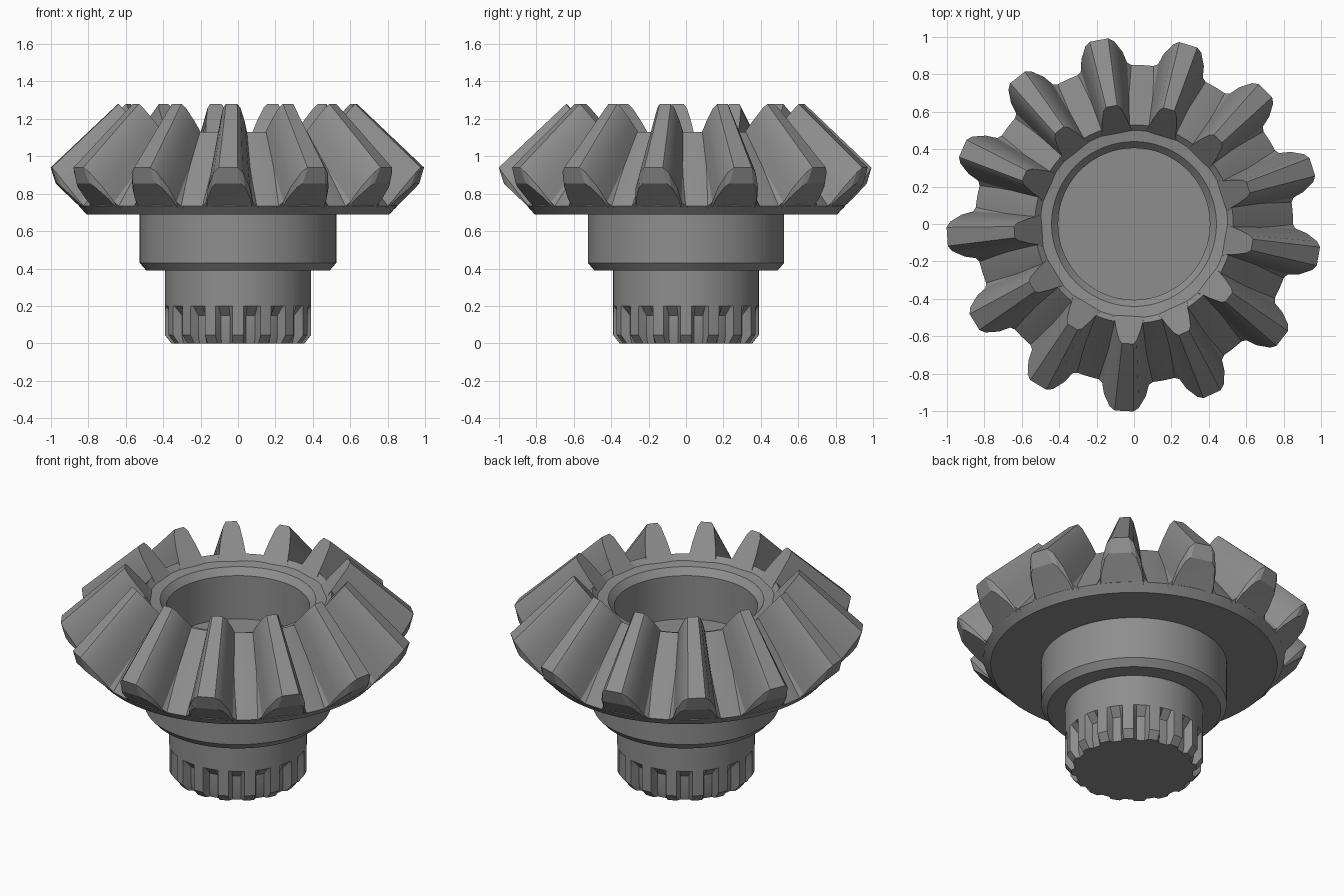
import bpy
import bmesh
import math
from mathutils import Vector, Matrix

TEETH = 13
SPLINES = 16
FIRST_TOOTH = math.radians(100.8)

old = bpy.data.objects.get("Cube")
if old:
    bpy.data.objects.remove(old, do_unlink=True)

steel = bpy.data.materials.new("grey_steel")
steel.use_nodes = True
GREY = (0.27, 0.27, 0.27, 1)
steel.diffuse_color = GREY
steel.node_tree.nodes["Principled BSDF"].inputs["Base Color"].default_value = GREY


def finish(name, bm, angle):
    bmesh.ops.recalc_face_normals(bm, faces=bm.faces[:])
    mesh = bpy.data.meshes.new(name)
    bm.to_mesh(mesh)
    bm.free()
    mesh.materials.append(steel)
    obj = bpy.data.objects.new(name, mesh)
    bpy.context.collection.objects.link(obj)
    bpy.ops.object.select_all(action='DESELECT')
    obj.select_set(True)
    bpy.context.view_layer.objects.active = obj
    bpy.ops.object.shade_smooth_by_angle(angle=math.radians(angle))
    return obj


def loft(bm, rings):
    """Skin closed rings of points and cap both ends."""
    loops = [[bm.verts.new(p) for p in ring] for ring in rings]
    n = len(loops[0])
    for a, b in zip(loops, loops[1:]):
        for i in range(n):
            j = (i + 1) % n
            bm.faces.new((a[i], a[j], b[j], b[i]))
    bm.faces.new(loops[0])
    bm.faces.new(loops[-1])


def circle(radius, z, steps=104):
    return [Vector((radius * math.cos(math.tau * i / steps),
                    radius * math.sin(math.tau * i / steps), z)) for i in range(steps)]


# Turned body: hub collar, gear back, root cone, top rim and blind bore
profile = [(0.49, 0.39), (0.525, 0.43), (0.525, 0.69), (0.81, 0.69), (0.85, 0.735),
           (0.53, 1.13), (0.50, 1.10), (0.44, 1.09), (0.405, 1.05), (0.405, 0.78)]
bm = bmesh.new()
loft(bm, [circle(r, z) for r, z in profile])
finish("gear_body", bm, 25)


# One bevel tooth: base point, tip point and half widths from base to tip
HEIGHTS = (0, 0.14, 0.5, 0.88, 1)
stations = [
    ((0.485, 1.09), (0.64, 1.28), (0.10, 0.078, 0.066, 0.047, 0.03)),
    ((0.83, 0.725), (1.0, 0.94), (0.155, 0.125, 0.112, 0.078, 0.05)),
    ((0.795, 0.69), (0.972, 0.855), (0.11, 0.12, 0.115, 0.088, 0.065)),
]


def tooth_section(base, tip, widths):
    base, tip = Vector(base), Vector(tip)
    side = [(base.lerp(tip, t), w) for t, w in zip(HEIGHTS, widths)]
    left = [Vector((p.x, w, p.y)) for p, w in side]
    right = [Vector((p.x, -w, p.y)) for p, w in reversed(side)]
    return left + right


# Ring of teeth
bm = bmesh.new()
for k in range(TEETH):
    turn = Matrix.Rotation(FIRST_TOOTH + math.tau * k / TEETH, 3, 'Z')
    loft(bm, [[turn @ p for p in tooth_section(*s)] for s in stations])
finish("gear_teeth", bm, 22)


# Splined shaft: crests stay at full radius, grooves run out into the plain part
def spline_ring(crest, root, z):
    pattern = [(0, crest), (0.2, crest), (0.4, crest), (0.52, root), (0.7, root), (0.88, root)]
    ring = []
    for k in range(SPLINES):
        for step, radius in pattern:
            a = math.tau * (k + step - 0.2) / SPLINES - math.pi / 2
            ring.append(Vector((radius * math.cos(a), radius * math.sin(a), z)))
    return ring


bm = bmesh.new()
loft(bm, [spline_ring(0.355, 0.335, 0), spline_ring(0.39, 0.345, 0.045),
          spline_ring(0.39, 0.345, 0.15), spline_ring(0.39, 0.39, 0.2),
          spline_ring(0.39, 0.39, 0.40)])
finish("splined_shaft", bm, 25)
